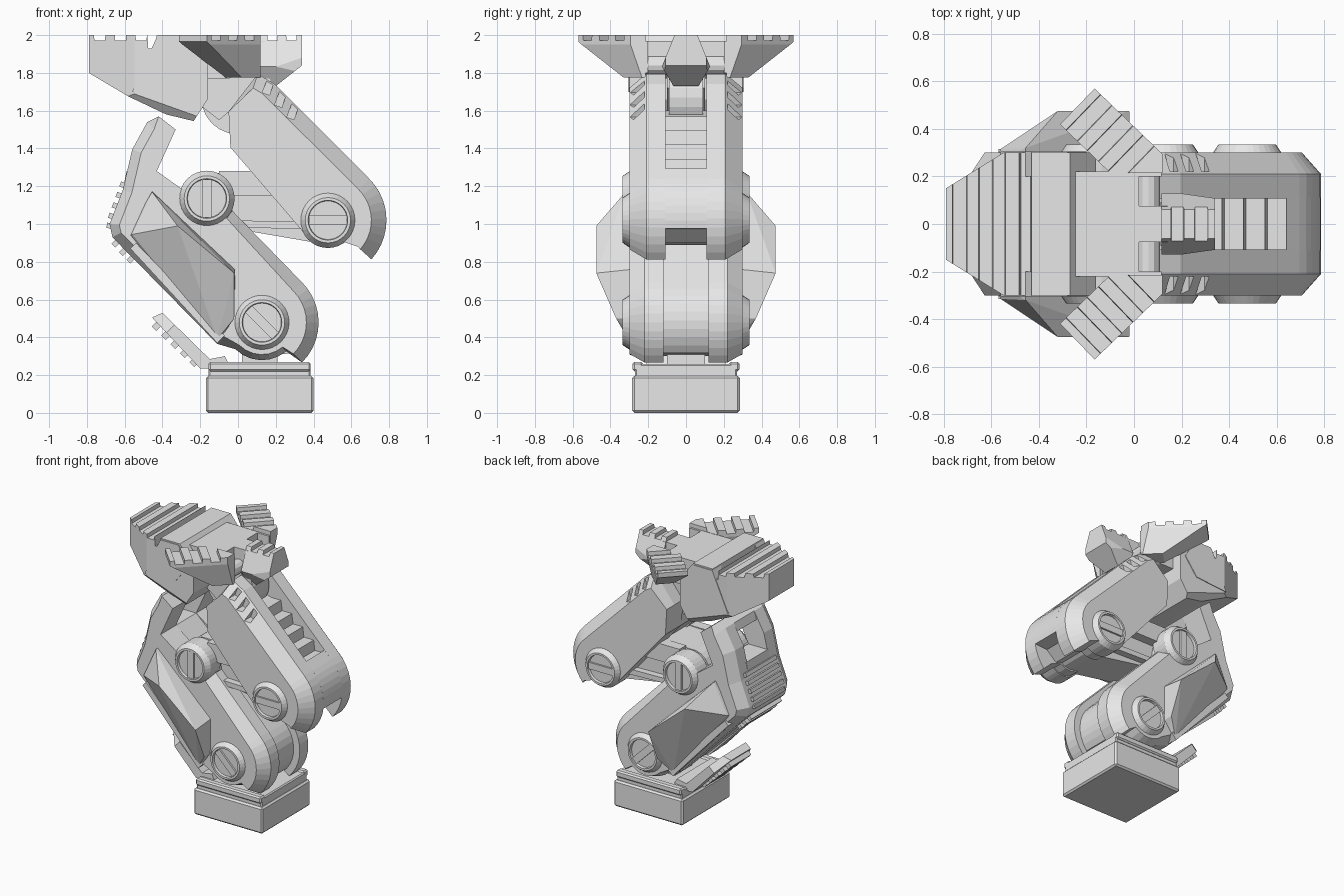
import bpy, bmesh, math
from mathutils import Vector, Matrix

if "Cube" in bpy.data.objects:
    bpy.data.objects.remove(bpy.data.objects["Cube"])

grey = bpy.data.materials.new("plain grey")
grey.diffuse_color = (0.8, 0.8, 0.8, 1)
grey.use_nodes = True
grey.node_tree.nodes["Principled BSDF"].inputs["Base Color"].default_value = grey.diffuse_color


def finish(name, bm):
    bmesh.ops.recalc_face_normals(bm, faces=bm.faces)
    me = bpy.data.meshes.new(name)
    bm.to_mesh(me)
    bm.free()
    me.materials.append(grey)
    ob = bpy.data.objects.new(name, me)
    bpy.context.collection.objects.link(ob)
    return ob


def loft_bm(sections):
    """Join xz profiles placed at several y values: [(y, points), ...]"""
    bm = bmesh.new()
    rings = [[bm.verts.new((x, y, z)) for x, z in pts] for y, pts in sections]
    for a, b in zip(rings, rings[1:]):
        for i in range(len(a)):
            j = (i + 1) % len(a)
            bm.faces.new((a[i], a[j], b[j], b[i]))
    bm.faces.new(rings[0])
    bm.faces.new(rings[-1])
    return bm


def prism(name, pts, w):
    return finish(name, loft_bm([(-w, pts), (w, pts)]))


def hull(name, pts):
    bm = bmesh.new()
    for p in pts:
        bm.verts.new(p)
    bmesh.ops.convex_hull(bm, input=bm.verts)
    return finish(name, bm)


def slice_off(bm, co, no):
    """Cut away everything on the side the normal points to."""
    r = bmesh.ops.bisect_plane(bm, geom=bm.verts[:] + bm.edges[:] + bm.faces[:],
                               plane_co=co, plane_no=no, clear_outer=True)
    edges = [e for e in r["geom_cut"] if isinstance(e, bmesh.types.BMEdge)]
    bmesh.ops.contextual_create(bm, geom=edges)


def arc(cx, cz, r, a0, a1, n):
    return [(cx + r * math.cos(math.radians(a0 + (a1 - a0) * i / n)),
             cz + r * math.sin(math.radians(a0 + (a1 - a0) * i / n))) for i in range(n + 1)]


def inset(pts, d):
    """Offset a clockwise outline inwards."""
    out = []
    for i, p in enumerate(pts):
        p, a, b = Vector(p), Vector(pts[i - 1]), Vector(pts[(i + 1) % len(pts)])
        n1, n2 = [Vector((e.y, -e.x)).normalized() for e in (p - a, b - p)]
        m = (n1 + n2).normalized()
        out.append(tuple(p + m * min(d / max(m.dot(n1), 0.4), d * 1.5)))
    return out


def box(name, loc, size, angle=0, bevel=0.0):
    bm = bmesh.new()
    bmesh.ops.create_cube(bm, size=1, matrix=Matrix.Translation(loc)
                          @ Matrix.Rotation(math.radians(angle), 4, 'Y') @ Matrix.Diagonal((*size, 1)))
    if bevel:
        bmesh.ops.bevel(bm, geom=bm.edges[:], offset=bevel, segments=1, affect='EDGES')
    return finish(name, bm)


def toothed(x0, x1, n, top, depth):
    """Points along a tread surface with n grooves."""
    step, pts = (x1 - x0) / n, []
    for i in range(n):
        x = x0 + i * step
        pts += [(x + .25 * step, top), (x + .27 * step, top - depth),
                (x + .78 * step, top - depth), (x + .8 * step, top)]
    return pts


# Hip base block, upper step and side rails
box("base_block", (.115, 0, .098), (.57, .57, .196), bevel=.012)
box("base_step", (.115, 0, .2), (.54, .54, .12), bevel=.008)
box("base_post", (.115, 0, .36), (.19, .2, .3))
for s in (1, -1):
    box("base_rail", (.115, s * .255, .245), (.54, .055, .05), bevel=.01)

# Lower housing: chamfered side plates around a recessed core
lower = [(-.42, 1.57), (-.33, 1.5), (-.43, 1.28), (-.29, 1.18), (-.165, 1.25), (-.04, 1.135), (-.03, 1.07)] \
    + arc(.127, .479, .30, 45, -45, 10) + arc(.127, .479, .2, -50, -135, 6) \
    + [(-.11, .365), (-.665, .93), (-.68, 1.0), (-.61, 1.18), (-.56, 1.395), (-.48, 1.54)]
slim = lower[:6] + [(-.06, 1.03)] + arc(.127, .479, .235, 45, -45, 10) \
    + arc(.127, .479, .17, -50, -135, 6) + inset(lower, .05)[25:]
for s in (1, -1):
    finish("lower_housing_side", loft_bm([(s * .12, lower), (s * .22, lower), (s * .3, slim)]))
core = [(-.43, 1.28), (-.29, 1.15), (-.1, 1.06)] + arc(.127, .479, .25, 45, -40, 8) \
    + [(.1, .3), (-.1, .375), (-.665, .93), (-.68, 1.0), (-.61, 1.18), (-.59, 1.28)]
prism("lower_housing_core", core, .13)
prism("window_top_rail", [(-.48, 1.54), (-.42, 1.57), (-.33, 1.5), (-.37, 1.44), (-.5, 1.48)], .13)

# Vent ribs on the rear of the lower housing
for x, z, a in [(-.605, 1.205, 20), (-.625, 1.15, 20), (-.645, 1.095, 20), (-.665, 1.04, 20), (-.675, .99, 10),
                (-.645, .9, -45), (-.605, .855, -45), (-.565, .815, -45)]:
    box("vent_rib", (x, 0, z), (.04, .36, .028), a)

# Flared side panels
for s in (1, -1):
    rim = [(-.6, .92), (-.455, 1.18), (-.015, .765), (-.02, .50), (-.11, .37)]
    hull("side_panel", [(x, s * .24, z) for x, z in rim]
         + [(-.56, s * .315, .945), (-.455, s * .32, 1.17), (-.32, s * .475, .99), (-.02, s * .475, .74),
            (-.02, s * .37, .50), (-.11, s * .305, .39)])
    hull("side_panel_rim", [(x, s * y, z) for x, z in [(-.57, .87), (-.54, .90), (-.11, .37), (-.07, .41)]
                            for y in (.27, .315)])

# Rear flap with teeth
flap = [(-.455, .505), (-.40, .53), (-.15, .285), (-.07, .3), (-.05, .26), (-.15, .235), (-.2, .235)]
bm = loft_bm([(-.21, flap), (.21, flap)])
for s in (1, -1):
    slice_off(bm, (-.42, s * .14, .5), Vector((-.6, s, .6)))
finish("rear_flap", bm)
for i in range(5):
    t = i / 4
    box("flap_tooth", (-.43 + .2 * t, 0, .46 - .19 * t), (.035, .24, .04), 45)

# Knee link between the two housings
link = arc(-.165, 1.135, .135, 270, 80, 10) + [(.14, 1.28), (.476, 1.16)] + arc(.476, 1.02, .13, 60, -110, 8)
prism("knee_link", link, .15)
for s in (1, -1):
    hull("knee_link_cheek", [(x, s * y, z) for x, z in [(-.1, 1.28), (.15, 1.28), (.36, 1.16), (.36, 1.15), (-.1, 1.15)]
                             for y in (.14, .22)])
    hull("knee_link_lower_bar", [(x, s * y, z) for x, z in [(-.05, 1.02), (.4, 1.01), (.4, .97), (-.05, .985)]
                                 for y in (.14, .2)])

# Upper housing: chamfered arms, stepped channel between them
inner = [(.635, .88)] + arc(.476, 1.02, .14, -55, -135, 4) + [(-.04, 1.405), (-.05, 1.595)]
upper = [(.105, 1.795), (.195, 1.74)] + arc(.476, 1.02, .31, 45, -42, 10) + inner
upper_slim = [(.08, 1.72), (.13, 1.69)] + arc(.476, 1.02, .23, 45, -42, 10) + inner
bm = bmesh.new()
for x, z in [(.17, 1.75), (.235, 1.685), (.30, 1.62)]:
    for s in (1, -1):
        bmesh.ops.create_cube(bm, size=1, matrix=Matrix.Translation((x, s * .29, z))
                              @ Matrix.Rotation(math.radians(20), 4, 'Y') @ Matrix.Diagonal((.04, .14, .13, 1)))
cutter = finish("notch_cutter", bm)
cutter.hide_render = True
cutter.hide_viewport = True
for s in (1, -1):
    arm = finish("upper_housing_arm", loft_bm([(s * .108, upper), (s * .21, upper), (s * .3, upper_slim)]))
    cut = arm.modifiers.new("notches", 'BOOLEAN')
    cut.operation, cut.object, cut.solver = 'DIFFERENCE', cutter, 'EXACT'
stairs = []
for i in range(5):
    stairs += [(.20 + .09 * i, 1.57 - .075 * i), (.28 + .09 * i, 1.57 - .075 * i)]
stairs += [(.64, 1.294)]
prism("upper_housing_core", [(-.03, 1.5), (.1, 1.6)] + stairs + arc(.476, 1.02, .31, 45, -8, 7)
      + [(.68, .97), (.6, .9), (.39, .96), (-.04, 1.405)], .112)

# Pivot caps with a slotted face
for name, x, z, a in [("hip_pivot", .127, .479, 45), ("middle_pivot", -.165, 1.135, 90), ("knee_pivot", .476, 1.02, 0)]:
    for s in (1, -1):
        cap = [(s * y, arc(x, z, r, 0, 348.75, 31)) for y, r in
               [(.18, .147), (.295, .147), (.335, .12), (.335, .105), (.315, .102)]]
        finish(name + "_cap", loft_bm(cap))
        box(name + "_bar", (x, s * .318, z), (.2, .02, .05), a)

# Ankle drum, neck and axle
prism("ankle_drum", arc(0, 1.67, .195, 0, 345, 23), .09)
prism("ankle_neck", [(-.24, 1.85), (.1, 1.85), (.1, 1.72), (-.1, 1.55), (-.19, 1.62), (-.16, 1.7)], .1)
prism("ankle_axle", arc(.06, 1.84, .05, 0, 330, 11), .21)

# Sole plate, front toe, side claws and heel claw
prism("sole_plate", [(-.3, 1.97), (.02, 1.97), (.02, 1.8), (-.05, 1.77), (-.3, 1.77)], .22)
for s in (1, -1):
    box("sole_side_arm", (.06, s * .215, 1.885), (.11, .03, .17))
box("sole_heel_bridge", (.07, 0, 1.9), (.14, .15, .14))

bm = loft_bm([(y, [(-.79, 2)] + toothed(-.79, -.46, 3, 2, .028)
               + [(-.48, 2), (-.475, 1.93), (-.435, 1.93), (-.43, 2), (-.27, 2), (-.16, 1.86), (-.16, 1.66),
                  (-.235, 1.545), (-.38, 1.58), (-.58, 1.675), (-.79, 1.80)]) for y in (-.3, .3)])
for s in (1, -1):
    slice_off(bm, (-.79, s * .15, 1.9), Vector((-.62, s, 0)))
    slice_off(bm, (-.58, s * .3, 1.7), Vector((-.25, s * .8, -.7)))
finish("front_toe", bm)
for s in (1, -1):
    hull("toe_collar", [(x, s * y, z) for x, z in [(-.43, 1.99), (-.28, 1.99), (-.2, 1.85), (-.3, 1.72), (-.56, 1.7),
                                                   (-.44, 1.8)] for y in (.2, .305)])

for s in (1, -1):
    prof = [(-.1, 2)] + toothed(.0, .37, 3, 2, .028) + [(.38, 2), (.38, 1.965), (.08, 1.775), (-.1, 1.775)]
    bm = loft_bm([(-.105, prof), (.105, prof)])
    for t in (1, -1):
        slice_off(bm, (0, t * .105, 1.95), Vector((0, t, -.25)))
    bm.transform(Matrix.Translation((.035, s * .23, 0)) @ Matrix.Rotation(math.radians(s * 136), 4, 'Z'))
    slice_off(bm, (0, s * .215, 0), Vector((0, -s, 0)))
    slice_off(bm, (.12, 0, 0), Vector((1, 0, 0)))
    finish("side_claw", bm)

bm = loft_bm([(y, [(.115, 2)] + toothed(.13, .33, 2, 2, .028)
               + [(.34, 2), (.34, 1.84), (.2, 1.73), (.115, 1.78)]) for y in (-.14, .14)])
for s in (1, -1):
    slice_off(bm, (.115, s * .14, 1.85), Vector((.14, s, 0)))
    slice_off(bm, (.2, s * .125, 1.84), Vector((0, s, .4)))
    slice_off(bm, (.2, s * .12, 1.82), Vector((0, s, -.6)))
finish("heel_claw", bm)
